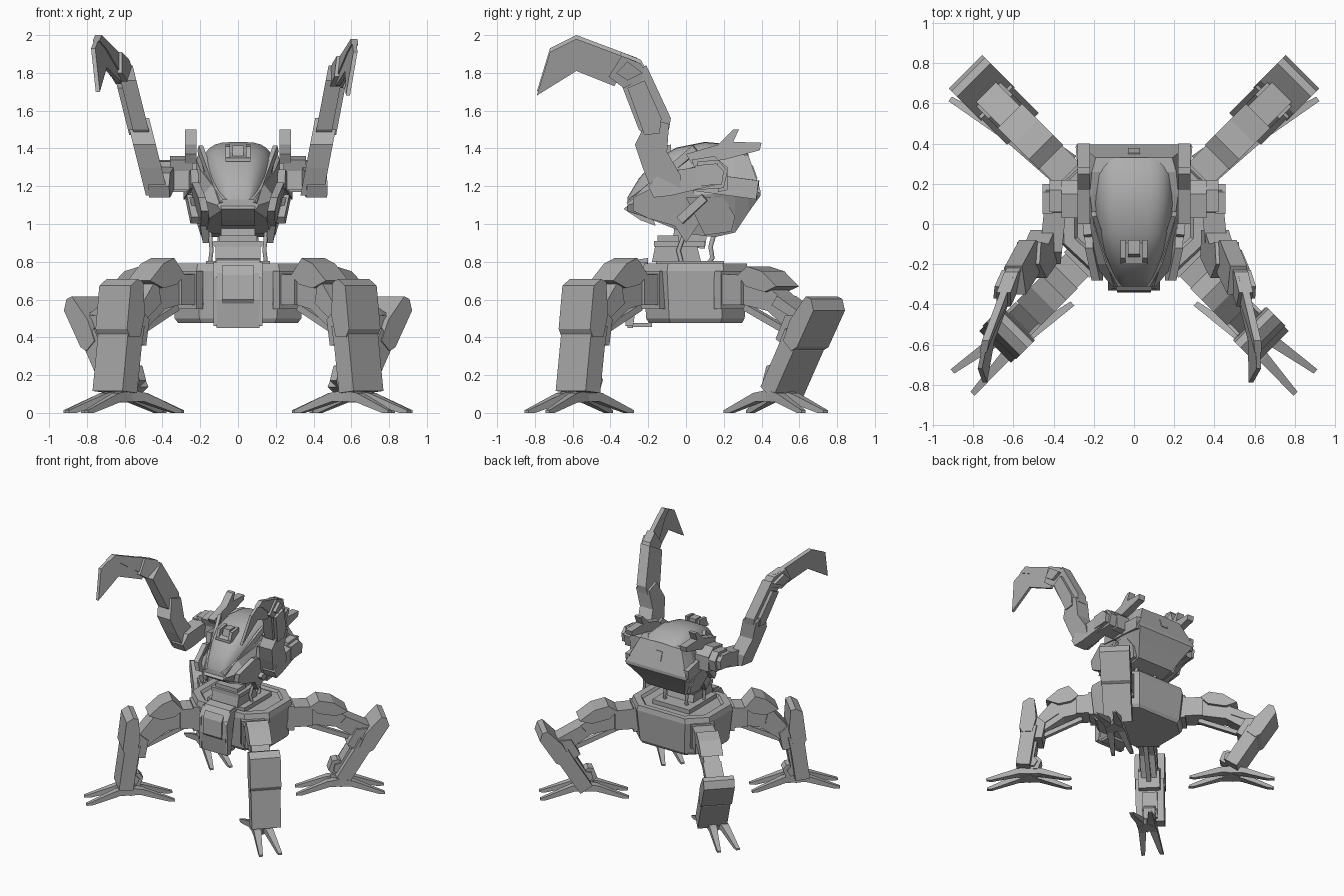
import bpy, bmesh, math
from mathutils import Vector

cube = bpy.data.objects.get("Cube")
if cube:
    bpy.data.objects.remove(cube, do_unlink=True)

grey = bpy.data.materials.new("armour_grey")
grey.use_nodes = True
grey.diffuse_color = (0.42, 0.42, 0.42, 1)
grey.node_tree.nodes["Principled BSDF"].inputs["Base Color"].default_value = (0.42, 0.42, 0.42, 1)


def finish(name, bm):
    bmesh.ops.recalc_face_normals(bm, faces=bm.faces)
    mesh = bpy.data.meshes.new(name)
    bm.to_mesh(mesh)
    bm.free()
    mesh.materials.append(grey)
    ob = bpy.data.objects.new(name, mesh)
    bpy.context.collection.objects.link(ob)
    return ob


def loft(name, rings):
    """Skin closed rings of equal length and cap both ends."""
    bm = bmesh.new()
    loops = [[bm.verts.new(p) for p in ring] for ring in rings]
    n = len(loops[0])
    for a, b in zip(loops, loops[1:]):
        for i in range(n):
            j = (i + 1) % n
            bm.faces.new((a[i], a[j], b[j], b[i]))
    bm.faces.new(loops[0])
    bm.faces.new(loops[-1])
    return finish(name, bm)


def extrude(name, profile, place):
    """Extrude a 2D profile; place(p, q, side) gives the 3D point."""
    return loft(name, [[place(p, q, t) for p, q in profile] for t in (-1, 1)])


def slab(name, profile, x, half):
    """Side profile in (y, z), thickened along x."""
    return extrude(name, profile, lambda y, z, t: (x + t * half, y, z))


def box(name, x0, x1, y0, y1, z0, z1):
    return slab(name, [(y0, z0), (y1, z0), (y1, z1), (y0, z1)], (x0 + x1) / 2, (x1 - x0) / 2)


def beam(name, a, b, w, h):
    """Rectangular bar between two points."""
    a, b = Vector(a), Vector(b)
    d = (b - a).normalized()
    s = d.cross(Vector((0, 0, 1))).normalized() * w
    u = s.cross(d).normalized() * h
    return loft(name, [[p + s + u, p - s + u, p - s - u, p + s - u] for p in (a, b)])


def cable(name, points, radius):
    cu = bpy.data.curves.new(name, "CURVE")
    cu.dimensions = "3D"
    cu.bevel_depth = radius
    cu.bevel_resolution = 1
    sp = cu.splines.new("POLY")
    sp.points.add(len(points) - 1)
    for p, co in zip(sp.points, points):
        p.co = (*co, 1)
    cu.materials.append(grey)
    bpy.context.collection.objects.link(bpy.data.objects.new(name, cu))


# Pelvis: cut-corner hull with raised deck, belly taper and front apron
def octagon(z, k):
    pts = [(.36, -.1), (.36, .2), (.22, .33), (-.22, .33), (-.36, .2), (-.36, -.1), (-.22, -.23), (.22, -.23)]
    return [(x * k, .05 + (y - .05) * k, z) for x, y in pts]


loft("pelvis", [octagon(.475, .88), octagon(.5, .93), octagon(.75, 1), octagon(.79, .97),
                octagon(.79, .82), octagon(.77, .78)])
slab("front_apron", [(-.2, .82), (-.27, .81), (-.32, .74), (-.33, .6), (-.31, .45), (-.28, .45), (-.29, .6), (-.26, .72), (-.2, .74)], 0, .115)
slab("apron_inset", [(-.31, .78), (-.335, .73), (-.342, .6), (-.32, .57)], 0, .085)
box("apron_lip", -.1, .1, -.3, -.18, .455, .475)
for s in (-1, 1):
    slab("apron_rail", [(-.2, .8), (-.28, .8), (-.33, .72), (-.32, .46), (-.28, .46), (-.24, .72)], s * .12, .01)

# Waist and neck
box("waist_plate", -.17, .17, -.16, .2, .76, .805)
slab("waist_block", [(-.18, .8), (.08, .8), (.06, .88), (-.16, .9)], 0, .12)
box("waist_collar", -.13, .13, -.17, .1, .88, .91)
slab("neck", [(-.07, .88), (.1, .87), (.12, 1.0), (-.06, 1.02)], 0, .09)
box("front_collar", -.1, .1, -.15, -.04, .9, .94)
for s in (-1, 1):
    cable("neck_cable", [(s * .1, .11, .78), (s * .1, .14, .82), (s * .1, .13, .88), (s * .09, .15, .95)], .014)
    cable("side_cable", [(s * .15, -.02, .78), (s * .14, -.04, .86), (s * .15, 0, .97)], .012)


# Torso hull and smooth canopy
def hull_ring(y, wt, zt, wm, zm, wb, zb):
    half = [(wt, zt), (wm, zm), (wb, zb)]
    return [(x, y, z) for x, z in half] + [(-x, y, z) for x, z in reversed(half)]


def dome_ring(y, w, zb, zt, n=14):
    ring = []
    for i in range(n + 1):
        c, s = math.cos(math.pi * i / n), math.sin(math.pi * i / n)
        ring.append((w * math.copysign(abs(c) ** .6, c), y, zb + (zt - zb) * max(s, 0) ** .6))
    return ring


loft("torso_hull", [hull_ring(*r) for r in (
    (-.31, .08, 1.13, .11, 1.1, .09, 1.07), (-.2, .14, 1.21, .2, 1.13, .15, 1.03),
    (0, .2, 1.29, .23, 1.15, .17, .95), (.15, .22, 1.34, .26, 1.16, .17, .93),
    (.26, .21, 1.37, .28, 1.17, .17, .955), (.33, .19, 1.365, .285, 1.17, .22, 1.06),
    (.395, .275, 1.175, .285, 1.165, .27, 1.15))])
canopy = loft("canopy", [dome_ring(*r) for r in (
    (-.31, .075, 1.07, 1.14), (-.25, .105, 1.1, 1.24), (-.16, .145, 1.13, 1.345), (-.05, .185, 1.16, 1.405),
    (.1, .2, 1.2, 1.435), (.25, .2, 1.2, 1.42), (.33, .19, 1.18, 1.37))])
bpy.context.view_layer.objects.active = canopy
canopy.select_set(True)
bpy.ops.object.shade_smooth_by_angle(angle=math.radians(35))
canopy.select_set(False)

# Sensor box with open frame, back hatch and chin
slab("sensor_sill", [(-.2, 1.33), (-.1, 1.35), (-.1, 1.38), (-.2, 1.35)], 0, .065)
slab("sensor_block", [(-.17, 1.34), (-.08, 1.34), (-.08, 1.415), (-.15, 1.415)], 0, .03)
for s in (-1, 1):
    slab("sensor_cheek", [(-.2, 1.33), (-.08, 1.35), (-.08, 1.42), (-.17, 1.41)], s * .055, .012)
slab("back_hatch", [(.34, 1.24), (.379, 1.24), (.354, 1.31), (.32, 1.31)], 0, .03)
slab("chin_plate", [(-.33, 1.08), (-.28, 1.12), (-.18, 1.05), (-.16, .99), (-.24, 1.02)], 0, .09)

# Paired torso details
for s in (-1, 1):
    side = "left_" if s > 0 else "right_"
    beam(side + "canopy_rail", (s * .2, .05, 1.4), (s * .09, -.3, 1.1), .012, .02)
    beam(side + "deck_rail", (s * .27, .38, 1.18), (s * .23, -.06, 1.24), .02, .05)
    extrude(side + "jaw_plate", [(-.28, 1.14), (-.12, 1.22), (.04, 1.18), (.08, 1.02), (0, .9), (-.06, .99), (-.2, 1.03), (-.28, 1.07)],
            lambda y, z, t: (s * (.21 + .1 * min(y, 0) + .22 * (z - 1.1) + t * .02), y, z))
    extrude(side + "hip_guard", [(0, 1.14), (.2, 1.14), (.26, 1.04), (.24, .96), (.1, .94)],
            lambda y, z, t: (s * (.22 + .3 * (z - 1.08) + t * .02), y, z))
    beam(side + "lever", (s * .225, -.03, 1.02), (s * .25, .1, 1.14), .025, .022)
    slab(side + "fin", [(0, 1.37), (.17, 1.42), (.25, 1.5), (.28, 1.5), (.25, 1.435), (.4, 1.43), (.39, 1.39), (.2, 1.34), (.03, 1.32)],
         s * .25, .03)
    slab(side + "shoulder_shroud", [(.03, 1.34), (.15, 1.36), (.22, 1.3), (.22, 1.18), (.17, 1.17), (.16, 1.27), (.05, 1.28)], s * .3, .06)
    # Shoulder and upper arm
    slab(side + "shoulder", [(.05, 1.18), (.2, 1.19), (.22, 1.28), (.17, 1.34), (.06, 1.33)], s * .32, .1)
    slab(side + "shoulder_cap", [(.05, 1.2), (.19, 1.21), (.2, 1.28), (.16, 1.32), (.05, 1.31)], s * .43, .025)
    extrude(side + "upper_arm", [(.17, 1.32), (-.14, 1.27), (-.2, 1.2), (-.17, 1.14), (-.08, 1.15), (.17, 1.21)],
            lambda y, z, t: (s * (.4 - .1 * y + t * .055), y, z))

    # Forearm, wrist and sickle blade follow a leaning plane
    x0, lean, bx, by, bz = (.4, .19, .52, .155, .22) if s > 0 else (.44, .25, .6, .3, .2)
    drop = .02 if s > 0 else 0

    def arm(half, off=0):
        return lambda y, z, t: (s * (x0 + off + lean * (z - 1.2) + t * half), y, z)

    def hand(half, off=0):
        return lambda y, z, t: (s * (bx + off + by * (-y - .25) + bz * (z - 1.8) + t * half), y, z - drop)

    extrude(side + "elbow", [(-.17, 1.15), (-.03, 1.17), (-.03, 1.26), (-.1, 1.38), (-.09, 1.53), (-.2, 1.56), (-.27, 1.42), (-.23, 1.3)], arm(.06))
    extrude(side + "forearm", [(-.09, 1.5), (-.08, 1.56), (-.21, 1.84), (-.35, 1.76), (-.25, 1.5), (-.2, 1.45)], arm(.042))
    extrude(side + "forearm_guard", [(-.14, 1.48), (-.13, 1.56), (-.22, 1.76), (-.31, 1.72), (-.22, 1.47)], arm(.018, .05))
    extrude(side + "wrist", [(-.2, 1.8), (-.24, 1.87), (-.34, 1.91), (-.41, 1.8), (-.33, 1.74)], hand(.035))
    extrude(side + "wrist_guard", [(-.23, 1.82), (-.31, 1.88), (-.37, 1.82), (-.31, 1.78)], hand(.015, .045))
    extrude(side + "blade_spine", [(-.26, 1.88), (-.58, 2.0), (-.64, 1.97), (-.55, 1.93), (-.38, 1.8)], hand(.018))
    extrude(side + "blade", [(-.3, 1.88), (-.58, 2.0), (-.72, 1.93), (-.79, 1.7), (-.58, 1.83), (-.38, 1.75)], hand(.011))

# Legs: each works in a diagonal plane (r, z) leaving its hip
FRONT = dict(name="front_", start=.03, dy=-1, hip=(.24, .46), foot=(.605, -.565),
             low=(.875, .11), high=(.815, .7), splay=-42,
             thigh=[(.42, .71), (.52, .75), (.63, .72), (.79, .52), (.74, .42), (.56, .55), (.42, .58)],
             pad=[(.44, .73), (.52, .82), (.6, .79), (.7, .7), (.6, .66), (.5, .68)])
REAR = dict(name="rear_", start=.13, dy=1, hip=(.16, .42), foot=(.605, .475),
            low=(.64, .11), high=(.975, .61), splay=38,
            thigh=[(.38, .71), (.5, .73), (.68, .62), (.95, .48), (.84, .38), (.6, .54), (.38, .58)],
            pad=[(.4, .73), (.47, .775), (.58, .75), (.69, .67), (.6, .64), (.46, .67)])
DIAG = math.sqrt(.5)

for leg in (FRONT, REAR):
    for s in (-1, 1):
        tag = leg["name"] + ("left_" if s > 0 else "right_")
        start, dy = leg["start"], leg["dy"]

        def radial(half, off=0):
            return lambda r, z, t: (s * (start + DIAG * (r - dy * (t * half + off))), .05 + DIAG * (dy * r + t * half + off), z)

        h0, h1 = leg["hip"]
        extrude(tag + "hip", [(h0, .57), (h1, .57), (h1, .73), (h0, .74)], radial(.08))
        extrude(tag + "hip_collar", [(h0 + .07, .55), (h0 + .12, .55), (h0 + .12, .75), (h0 + .07, .75)], radial(.09))
        extrude(tag + "thigh", leg["thigh"], radial(.06))
        extrude(tag + "thigh_pad", leg["pad"], radial(.085))
        # Thigh side plates and lower piston
        t = leg["thigh"]
        for side in (-1, 1):
            extrude(tag + "thigh_plate", [t[2], t[3], ((t[3][0] + t[4][0]) / 2, .46), (t[5][0] + .04, t[5][1] + .03)],
                    radial(.01, side * .06))
        p = radial(0)
        beam(tag + "piston", p(t[6][0], .56, 0), p(t[4][0] - .02, t[4][1], 0), .018, .018)

        # Shin profile runs along the low-to-high axis
        lo, hi = Vector(leg["low"]), Vector(leg["high"])
        up = (hi - lo).normalized()
        out = Vector((up.y, -up.x))

        def shin(name, half, prof):
            extrude(tag + name, [tuple(lo + up * a + out * b) for a, b in prof], radial(half))

        shin("shin", .112, [(0, -.05), (0, .06), (.3, .05), (.34, .03), (.36, -.07), (.25, -.06)])
        shin("knee_guard", .118, [(.29, .04), (.33, .065), (.56, .06), (.6, .01), (.59, -.03), (.42, -.06), (.3, -.04)])
        shin("knee_joint", .085, [(.26, -.12), (.4, -.13), (.45, -.06), (.4, 0), (.26, 0)])
        shin("calf_strip", .06, [(.02, -.08), (.07, -.1), (.1, -.07), (.24, -.08), (.25, -.03), (.02, -.03)])
        shin("heel", .045, [(.0, -.11), (.08, -.13), (.11, -.1), (.12, -.03), (.0, -.03)])

        # Ankle and two pairs of nearly parallel toes
        fx, fy = leg["foot"]
        box(tag + "ankle", s * fx - .05, s * fx + .05, fy - .05, fy + .05, .055, .14)
        for flip in (0, 180):
            ang = math.radians(leg["splay"] + flip)
            c, d = math.cos(ang), math.sin(ang)
            for side in (-1, 1):
                def toe(r, z, t):
                    w = side * (.036 + .115 * r) + t * (.034 - .06 * r)
                    return (s * (fx + c * r - d * w), fy + d * r + c * w, z)

                extrude(tag + "toe", [(.0, .12), (.1, .105), (.335, .014), (.335, 0), (.29, 0), (.08, .06), (0, .06)], toe)
